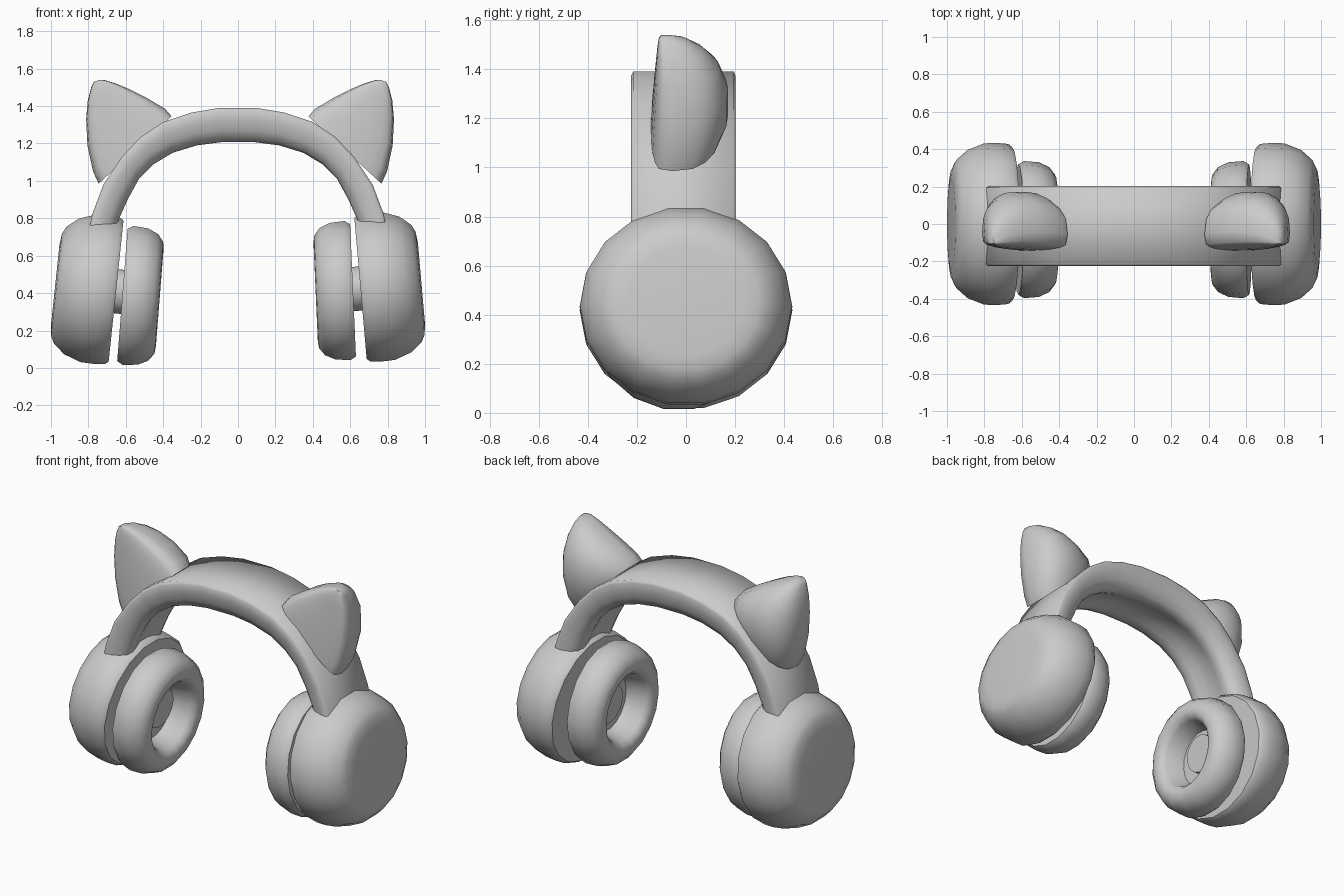
import bpy, bmesh, math
from mathutils import Matrix, Vector

if "Cube" in bpy.data.objects:
    bpy.data.objects.remove(bpy.data.objects["Cube"], do_unlink=True)

grey = bpy.data.materials.new("light grey")
grey.use_nodes = True
grey.diffuse_color = (0.6, 0.6, 0.6, 1)
grey.node_tree.nodes["Principled BSDF"].inputs["Base Color"].default_value = (0.6, 0.6, 0.6, 1)


def loft(name, rings, angle):
    """Skin a list of equal closed rings, cap both ends and shade smooth."""
    bm = bmesh.new()
    loops = [[bm.verts.new(p) for p in ring] for ring in rings]
    n = len(loops[0])
    for a, b in zip(loops, loops[1:]):
        for i in range(n):
            j = (i + 1) % n
            bm.faces.new((a[i], a[j], b[j], b[i]))
    bm.faces.new(loops[0])
    bm.faces.new(loops[-1])
    bmesh.ops.recalc_face_normals(bm, faces=bm.faces)
    mesh = bpy.data.meshes.new(name)
    bm.to_mesh(mesh)
    bm.free()
    mesh.materials.append(grey)
    obj = bpy.data.objects.new(name, mesh)
    bpy.context.collection.objects.link(obj)
    bpy.ops.object.select_all(action='DESELECT')
    obj.select_set(True)
    bpy.context.view_layer.objects.active = obj
    bpy.ops.object.shade_smooth_by_angle(angle=math.radians(angle))


def disc(name, side, centre, tilt, profile, stretch, sides=18):
    """Lathe (distance, radius) pairs around a sideways axis, lower rim tilted outward."""
    x, y, z = centre
    turn = Matrix.Rotation(math.radians(-tilt), 3, 'Y')
    rings = []
    for t, r in profile:
        ring = []
        for i in range(sides):
            a = math.tau * i / sides
            p = turn @ Vector((t, r * stretch * math.cos(a), r * math.sin(a)))
            # keep the lower rim further from the middle than the upper rim
            ring.append((side * (x + p.x), y + p.y, z + p.z))
        rings.append(ring)
    loft(name, rings, 50)


# Headband: outer and inner arch points for one half, mirrored to the other
half = [((0.80, 0.72), (0.66, 0.70)), ((0.78, 0.82), (0.635, 0.80)),
        ((0.72, 0.98), (0.59, 0.90)), ((0.62, 1.13), (0.53, 1.01)),
        ((0.52, 1.235), (0.45, 1.09)), ((0.40, 1.315), (0.35, 1.15)),
        ((0.25, 1.365), (0.22, 1.19)), ((0.10, 1.39), (0.09, 1.207))]
arch = half + [((-o[0], o[1]), (-i[0], i[1])) for o, i in reversed(half)]
section = [(-0.215, 0), (-0.225, 0.1), (-0.222, 0.35), (-0.21, 0.65), (-0.18, 0.92), (-0.14, 1),
           (-0.1, 0.95), (-0.05, 0.85), (0.03, 0.85), (0.08, 0.95), (0.12, 1),
           (0.16, 0.92), (0.19, 0.65), (0.2, 0.35), (0.202, 0.1), (0.195, 0)]
rings = []
for o, i in arch:
    rings.append([(o[0] + (i[0] - o[0]) * d, y, o[1] + (i[1] - o[1]) * d) for y, d in section])
loft("headband", rings, 80)

# Ear cups, necks and ring cushions
cup = [(0, 0.33), (0, 0.385), (0.02, 0.4), (0.08, 0.405), (0.15, 0.403), (0.24, 0.37),
       (0.3, 0.32), (0.32, 0.28), (0.327, 0.22)]
neck = [(-0.12, 0.12), (0.05, 0.12)]
cushion = [(0, 0.25), (0, 0.36), (-0.03, 0.378), (-0.11, 0.371), (-0.165, 0.345),
           (-0.195, 0.305), (-0.2, 0.265), (-0.192, 0.235), (-0.165, 0.212), (-0.05, 0.18)]
for side, word, lift, cup_x, cup_tilt, pad_tilt, pad_x, pad_z in (
        (1, "left", 0.425, 0.655, 5, 2.5, 0.615, 0.415),
        (-1, "right", 0.41, 0.652, 6, 4.5, 0.618, 0.39)):
    disc(word + "_ear_cup", side, (cup_x, 0, lift), cup_tilt, cup, 1.07)
    disc(word + "_cup_neck", side, (cup_x, -0.01, lift), cup_tilt, neck, 1)
    disc(word + "_cushion", side, (pad_x, -0.03, pad_z), pad_tilt, cushion, 0.97)

# Cat ears: flattened front with rounded rim, domed back, narrowing to a blunt tip
# outer edge (x, z), inner edge (x, z), front y, back y
levels = [((0.745, 0.985), (0.355, 1.345), -0.143, 0.145),
          ((0.775, 1.05), (0.39, 1.385), -0.14, 0.172),
          ((0.805, 1.19), (0.49, 1.445), -0.132, 0.172),
          ((0.812, 1.33), (0.58, 1.49), -0.124, 0.135),
          ((0.803, 1.43), (0.65, 1.52), -0.118, 0.075),
          ((0.785, 1.5), (0.71, 1.538), -0.112, 0.005),
          ((0.77, 1.53), (0.74, 1.54), -0.105, -0.05)]
for side, word, shift in ((1, "left", 0.022), (-1, "right", 0)):
    rings = []
    for (ox, oz), (ix, iz), front, back in levels:
        widest = front + (back - front) * 0.3
        ring = []
        for k in range(20):
            a = math.tau * k / 20
            s = math.sin(a)
            w = (1 - math.cos(a)) / 2
            y = widest + ((back - widest) * s ** 0.75 if k <= 10 and s > 0
                          else (front - widest) * abs(s) ** 0.4)
            ring.append((side * (ox + (ix - ox) * w + shift), y, oz + (iz - oz) * w))
        rings.append(ring)
    loft(word + "_cat_ear", rings, 55)
